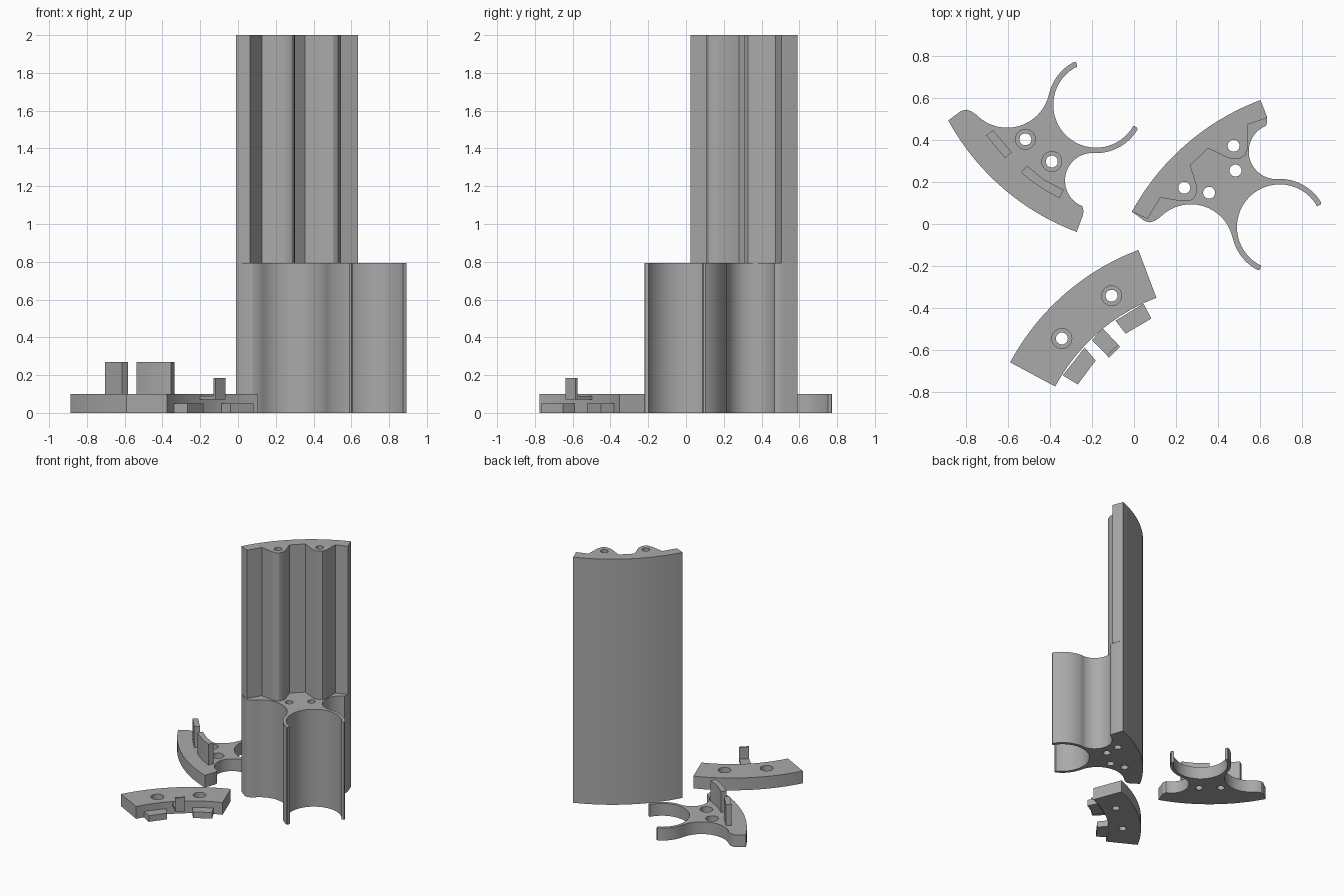
import bpy, bmesh, math
from mathutils import Vector

if "Cube" in bpy.data.objects:
    bpy.data.objects.remove(bpy.data.objects["Cube"])

grey = bpy.data.materials.new("plain grey")
grey.diffuse_color = (0.4, 0.4, 0.4, 1)
grey.use_nodes = True
grey.node_tree.nodes["Principled BSDF"].inputs["Base Color"].default_value = grey.diffuse_color


def arc(c, r, a0, a1, n=24):
    """Points on a circle, from angle a0 to a1 in degrees."""
    return [(c[0] + r * math.cos(math.radians(a0 + (a1 - a0) * i / n)),
             c[1] + r * math.sin(math.radians(a0 + (a1 - a0) * i / n))) for i in range(n + 1)]


def bow(p, q, sagitta, n=24):
    """Shallow arc from p to q, bulging to the right of the direction of travel."""
    p, q = Vector(p), Vector(q)
    half = (q - p).length / 2
    r = (half * half + sagitta * sagitta) / (2 * sagitta)
    d = (q - p).normalized()
    left = Vector((-d.y, d.x))
    c = (p + q) / 2 + left * (r - sagitta)
    a = math.degrees(math.asin(half / r))
    mid = math.degrees(math.atan2(-left.y, -left.x))
    return arc(c, r, mid - a, mid + a, n)


def flip(pts, dx=0.876, top=0.553):
    """Mirror the plate outline front to back and shift it under the tower."""
    return [(x + dx, top - y) for x, y in pts]


def plate(name, outline, z0, z1, holes=(), r=0.0285):
    """Extruded flat profile with round through holes."""
    cu = bpy.data.curves.new(name, 'CURVE')
    cu.dimensions = '2D'
    cu.fill_mode = 'BOTH'
    cu.extrude = (z1 - z0) / 2
    for loop in [outline] + [arc(h, r, 0, 345, 23) for h in holes]:
        s = cu.splines.new('POLY')
        s.points.add(len(loop) - 1)
        for pt, (x, y) in zip(s.points, loop):
            pt.co = (x, y, 0, 1)
        s.use_cyclic_u = True
    tmp = bpy.data.objects.new("tmp", cu)
    bpy.context.collection.objects.link(tmp)
    dg = bpy.context.evaluated_depsgraph_get()
    me = bpy.data.meshes.new_from_object(tmp.evaluated_get(dg))
    bpy.data.objects.remove(tmp)
    bm = bmesh.new()
    bm.from_mesh(me)
    bmesh.ops.remove_doubles(bm, verts=bm.verts, dist=0.0002)
    bmesh.ops.translate(bm, verts=bm.verts, vec=(0, 0, (z0 + z1) / 2))
    bmesh.ops.recalc_face_normals(bm, faces=bm.faces)
    bm.to_mesh(me)
    bm.free()
    me.name = name
    me.materials.clear()
    me.materials.append(grey)
    ob = bpy.data.objects.new(name, me)
    bpy.context.collection.objects.link(ob)
    bpy.ops.object.select_all(action='DESELECT')
    ob.select_set(True)
    bpy.context.view_layer.objects.active = ob
    bpy.ops.object.shade_smooth_by_angle(angle=math.radians(30))
    return ob


def drilled(name, outline, holes, z_step=0.05, z1=0.1):
    """Plate with stepped screw holes, wider in the upper half."""
    plate(name + "_lower", outline, 0, z_step, holes)
    plate(name + "_upper", outline, z_step, z1, holes, 0.0475)


# Clamp outline: bowed back, two scallops and a two-armed ring
G, S1, S3 = (-0.181, 0.568), (-0.605, 0.663), (-0.197, 0.207)
RI, RO = 0.204, 0.230
clamp = bow((-0.886, 0.494), (-0.273, -0.038), 0.073)
clamp += [(-0.243, 0.045), (-0.241, 0.06), (-0.243, 0.072)]
clamp += arc(S3, 0.132, 248, 88, 20)
clamp += arc(G, RO, 268, 329, 14) + arc(G, RO - 0.006, 331, 331, 1)[:1]
clamp += arc(G, RI, 331, 116, 40)
clamp += arc(G, RO - 0.006, 115, 115, 1)[:1] + arc(G, RO, 117, 166, 12)
clamp += arc(S1, RI, 346, 224, 24)
clamp += [(-0.777, 0.538), (-0.80, 0.545), (-0.825, 0.539)]
clamp_holes = [(-0.518, 0.404), (-0.392, 0.298)]

# Low cap on the left with two upright locating tabs
drilled("clamp_cap", clamp, clamp_holes)
plate("straight_tab", [(-0.705, 0.423), (-0.672, 0.447), (-0.582, 0.342), (-0.615, 0.314)], 0.1, 0.27)
plate("curved_tab", bow((-0.538, 0.245), (-0.354, 0.124), 0.008, 8)
      + bow((-0.336, 0.163), (-0.512, 0.279), 0.001, 4)[:1]
      + [(-0.43, 0.212), (-0.512, 0.279)], 0.1, 0.27)

# Tower: clamp-shaped base and a tall wall with two screw bosses
base = flip(clamp)
wall_holes = [(0.240, 0.173), (0.475, 0.373)]
plate("tower_base", base, 0, 0.793, flip(clamp_holes) + wall_holes)
back = flip(bow((-0.886, 0.494), (-0.273, -0.038), 0.073))
wall = back + [(0.633, 0.515), (0.635, 0.506), (0.544, 0.475), (0.544, 0.366), (0.530, 0.328),
               (0.505, 0.311), (0.475, 0.309), (0.449, 0.315), (0.354, 0.361), (0.268, 0.280),
               (0.302, 0.176), (0.298, 0.145), (0.285, 0.121), (0.264, 0.109), (0.226, 0.109),
               (0.126, 0.126), (0.064, 0.024)]
plate("tower_wall", wall, 0.793, 2.0, wall_holes)

# Loose cover slab in front: a curved ring segment
C = (0.43, -1.207)
A0, A1 = 151.8, 110.7
cover = arc(C, 1.158, A0, A1) + arc(C, 0.914, A1, A0)
drilled("cover_slab", cover, [(-0.344, -0.546), (-0.107, -0.342)])

# Low feet and the snap clip on the inner edge of the cover
plate("left_foot", [(-0.34, -0.722), (-0.268, -0.765), (-0.183, -0.651), (-0.235, -0.59)], 0, 0.05)
plate("right_foot", [(-0.088, -0.461), (-0.04, -0.523), (0.083, -0.451), (0.045, -0.38)], 0, 0.05)
plate("clip_arm", [(-0.20, -0.555), (-0.12, -0.636), (-0.067, -0.585), (-0.15, -0.496)], 0.07, 0.09)
plate("clip_blade", [(-0.13, -0.626), (-0.12, -0.638), (-0.066, -0.585), (-0.076, -0.575)], 0.07, 0.185)
